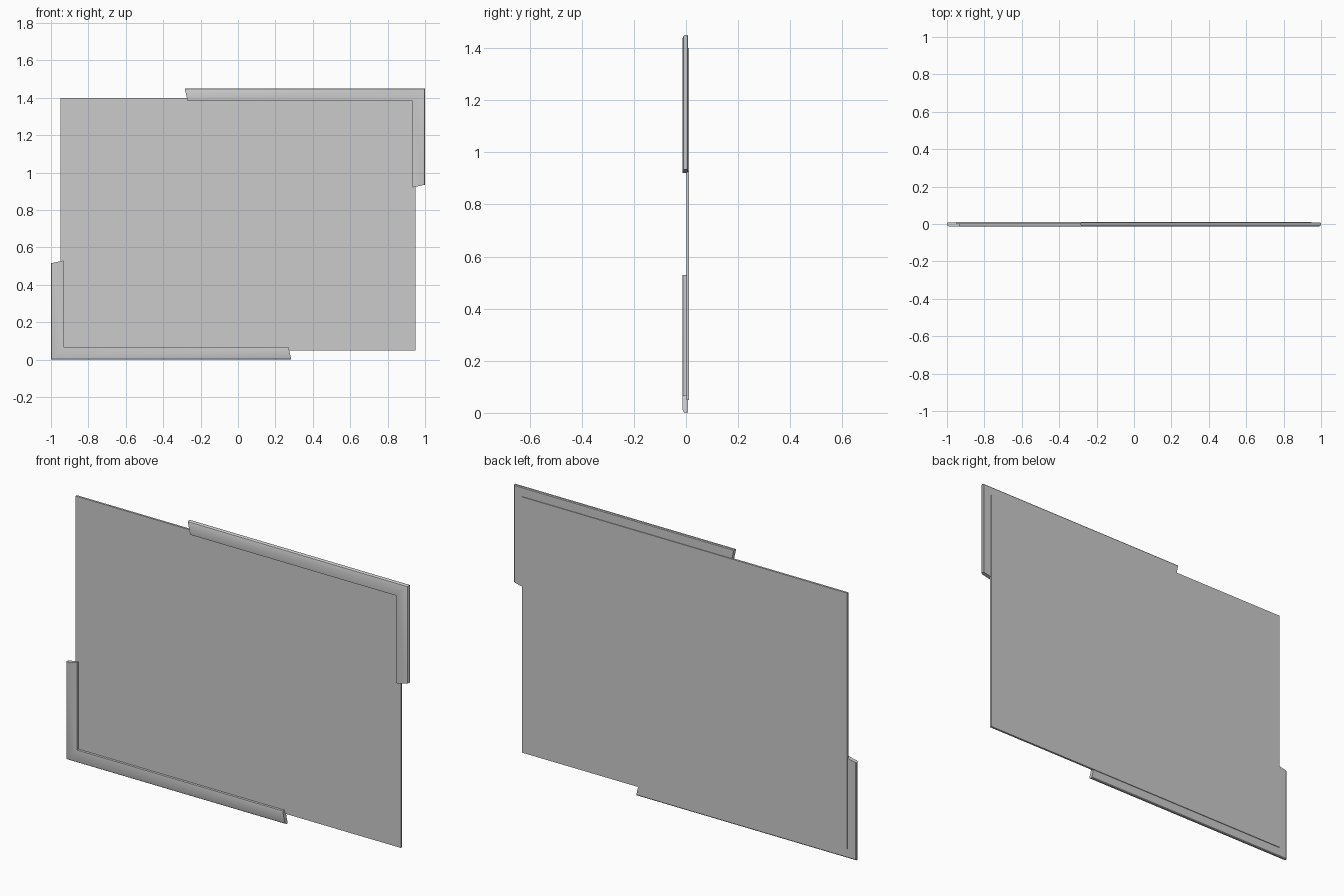
import bpy, bmesh, math

if "Cube" in bpy.data.objects:
    bpy.data.objects.remove(bpy.data.objects["Cube"], do_unlink=True)

HEIGHT = 1.45

grey = bpy.data.materials.new("plain_grey")
grey.use_nodes = True
grey.diffuse_color = (0.6, 0.6, 0.6, 1)
grey.node_tree.nodes["Principled BSDF"].inputs["Base Color"].default_value = grey.diffuse_color


def add_object(name, bm, smooth=False):
    bmesh.ops.recalc_face_normals(bm, faces=bm.faces)
    mesh = bpy.data.meshes.new(name)
    bm.to_mesh(mesh)
    bm.free()
    mesh.materials.append(grey)
    obj = bpy.data.objects.new(name, mesh)
    bpy.context.collection.objects.link(obj)
    if smooth:
        bpy.ops.object.select_all(action="DESELECT")
        obj.select_set(True)
        bpy.context.view_layer.objects.active = obj
        bpy.ops.object.shade_smooth_by_angle(angle=math.radians(30))
    return obj


# Thin flat sheet
bm = bmesh.new()
bmesh.ops.create_cube(bm, size=1)
for v in bm.verts:
    v.co.x *= 1.9
    v.co.y = 0.012 if v.co.y > 0 else 0.001
    v.co.z = HEIGHT / 2 + v.co.z * 1.35
add_object("panel", bm)

# Moulding section: distance in from the outer edge, depth
section = [(0, -0.004), (0, 0.005), (0.004, 0.008), (0.05, 0.008),
           (0.05, 0.001), (0.068, 0.001), (0.068, -0.012), (0.063, -0.013),
           (0.012, -0.013), (0.004, -0.010)]


def corner_frame(name, side):
    """L-shaped moulding with a mitred corner and slanted ends."""
    bm = bmesh.new()
    rings = [[], [], []]
    for t, y in section:
        path = [(-0.285 + 0.22 * t, HEIGHT - t),
                (1 - t, HEIGHT - t),
                (1 - t, 0.935 - 0.22 * t)]
        for ring, (x, z) in zip(rings, path):
            z = HEIGHT / 2 + side * (z - HEIGHT / 2)
            ring.append(bm.verts.new((side * x, y, z)))
    n = len(section)
    for a, b in zip(rings, rings[1:]):
        for i in range(n):
            j = (i + 1) % n
            bm.faces.new((a[i], a[j], b[j], b[i]))
    bm.faces.new(rings[0])
    bm.faces.new(rings[-1])
    return add_object(name, bm, smooth=True)


corner_frame("upper_left_corner_frame", 1)
corner_frame("lower_right_corner_frame", -1)
